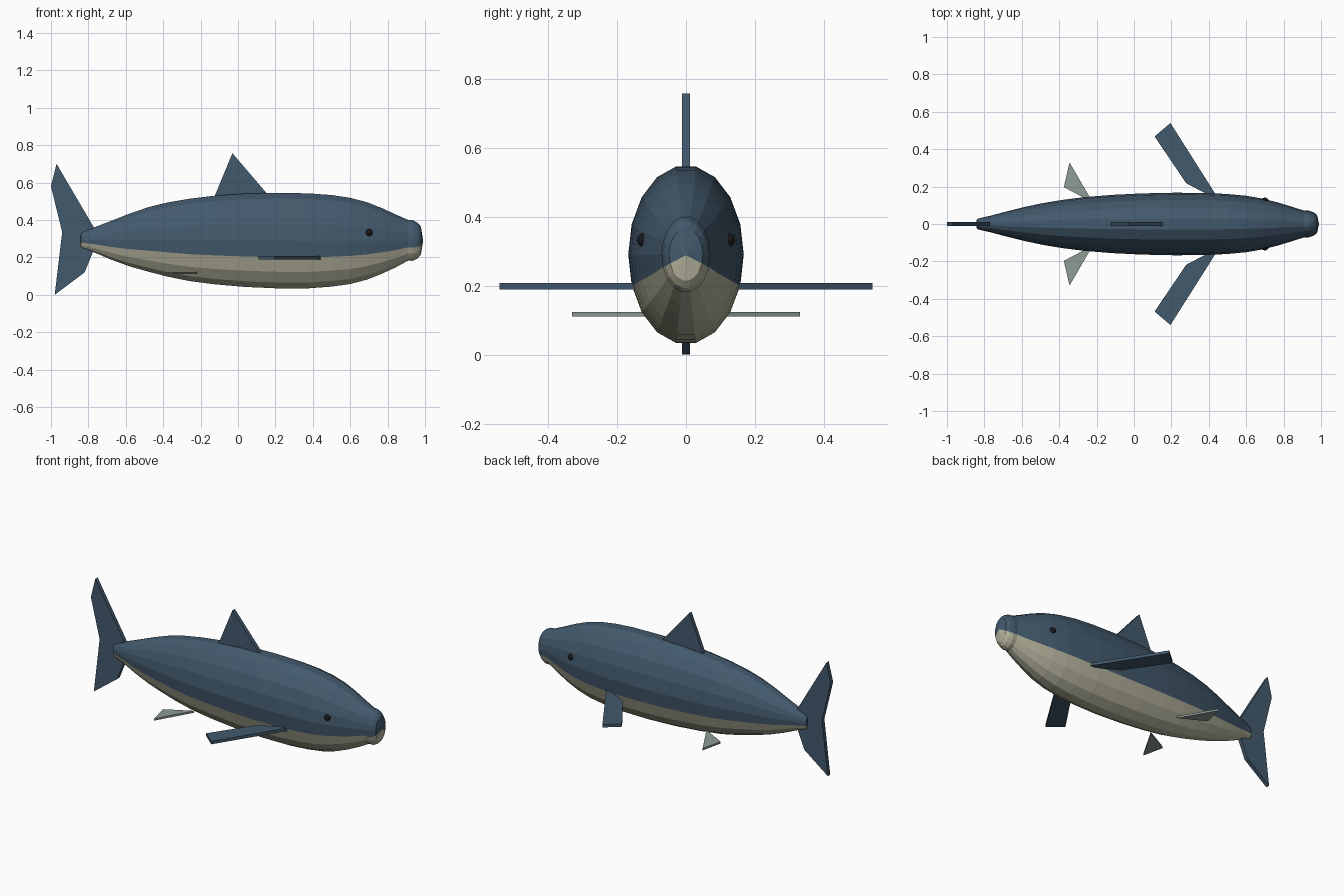
import bpy, bmesh, math
from mathutils import Matrix

if "Cube" in bpy.data.objects:
    bpy.data.objects.remove(bpy.data.objects["Cube"])


def material(name, rgb):
    m = bpy.data.materials.new(name)
    m.diffuse_color = (*rgb, 1)
    m.use_nodes = True
    m.node_tree.nodes["Principled BSDF"].inputs["Base Color"].default_value = m.diffuse_color
    return m


BLUE = material("slate_blue", (0.055, 0.10, 0.15))
CREAM = material("cream", (0.45, 0.44, 0.33))
PALE = material("pale_grey_green", (0.27, 0.33, 0.30))
BLACK = material("black", (0.01, 0.01, 0.012))


def finish(name, bm, *mats):
    bmesh.ops.recalc_face_normals(bm, faces=bm.faces)
    me = bpy.data.meshes.new(name)
    bm.to_mesh(me)
    bm.free()
    for m in mats:
        me.materials.append(m)
    ob = bpy.data.objects.new(name, me)
    bpy.context.collection.objects.link(ob)
    return ob


def fin(name, outline, place, thick, mat):
    """Flat plate: outline points placed in 3D by place(u, v, offset)."""
    bm = bmesh.new()
    a = [bm.verts.new(place(u, v, -thick / 2)) for u, v in outline]
    b = [bm.verts.new(place(u, v, thick / 2)) for u, v in outline]
    bm.faces.new(a)
    bm.faces.new(b)
    n = len(outline)
    for i in range(n):
        j = (i + 1) % n
        bm.faces.new((a[i], a[j], b[j], b[i]))
    return finish(name, bm, mat)


# Body: 18-sided oval rings along x, given as (x, top z, bottom z)
stations = [
    (-0.84, 0.332, 0.250), (-0.815, 0.346, 0.242), (-0.77, 0.361, 0.226),
    (-0.68, 0.396, 0.187), (-0.58, 0.436, 0.150), (-0.48, 0.471, 0.121),
    (-0.38, 0.496, 0.095), (-0.26, 0.517, 0.070), (-0.12, 0.534, 0.052),
    (0.04, 0.545, 0.038), (0.22, 0.549, 0.030), (0.38, 0.546, 0.031),
    (0.50, 0.537, 0.040), (0.60, 0.522, 0.054), (0.69, 0.498, 0.078),
    (0.77, 0.466, 0.110), (0.84, 0.433, 0.143), (0.91, 0.402, 0.181),
    (0.935, 0.400, 0.180), (0.96, 0.387, 0.192), (0.978, 0.366, 0.214),
]
SIDES = 18
bm = bmesh.new()
rings = []
for x, top, bot in stations:
    c, rz = (top + bot) / 2, (top - bot) / 2
    rings.append([bm.verts.new((x, 0.645 * rz * math.cos(t), c + rz * math.sin(t)))
                  for t in (2 * math.pi * i / SIDES for i in range(SIDES))])
tail_tip = bm.verts.new((-0.844, 0, 0.291))
nose_tip = bm.verts.new((0.99, 0, 0.288))
for i in range(SIDES):
    j = (i + 1) % SIDES
    belly = 1 if 10 <= i <= 16 else 0
    faces = [bm.faces.new((p[i], p[j], q[j], q[i])) for p, q in zip(rings, rings[1:])]
    faces.append(bm.faces.new((rings[0][i], rings[0][j], tail_tip)))
    faces.append(bm.faces.new((rings[-1][i], rings[-1][j], nose_tip)))
    for f in faces:
        f.material_index = belly
finish("body", bm, BLUE, CREAM)

# Upright fins
upright = lambda u, v, o: (u, o, v)
fin("tail_fin", [(-0.97, 0.70), (-0.75, 0.325), (-0.75, 0.27), (-0.775, 0.23), (-0.82, 0.12),
                 (-0.98, 0.0), (-0.94, 0.335), (-1.0, 0.58)], upright, 0.024, BLUE)
fin("back_fin", [(-0.13, 0.515), (-0.03, 0.757), (0.16, 0.535)], upright, 0.024, BLUE)

# Paired fins and eyes
for side, s in (("left", 1), ("right", -1)):
    fin("side_fin_" + side,
        [(0.445, 0.145), (0.195, 0.54), (0.11, 0.468), (0.28, 0.217), (0.42, 0.145)],
        lambda u, v, o: (u, s * v, 0.198 + o), 0.018, BLUE)
    fin("belly_fin_" + side, [(-0.22, 0.115), (-0.345, 0.33), (-0.375, 0.197)],
        lambda u, v, o: (u, s * v, 0.117 + o), 0.012, PALE)
    bm = bmesh.new()
    bmesh.ops.create_uvsphere(bm, u_segments=12, v_segments=8, radius=0.02,
                              matrix=Matrix.Translation((0.70, s * 0.122, 0.332)))
    finish("eye_" + side, bm, BLACK)
